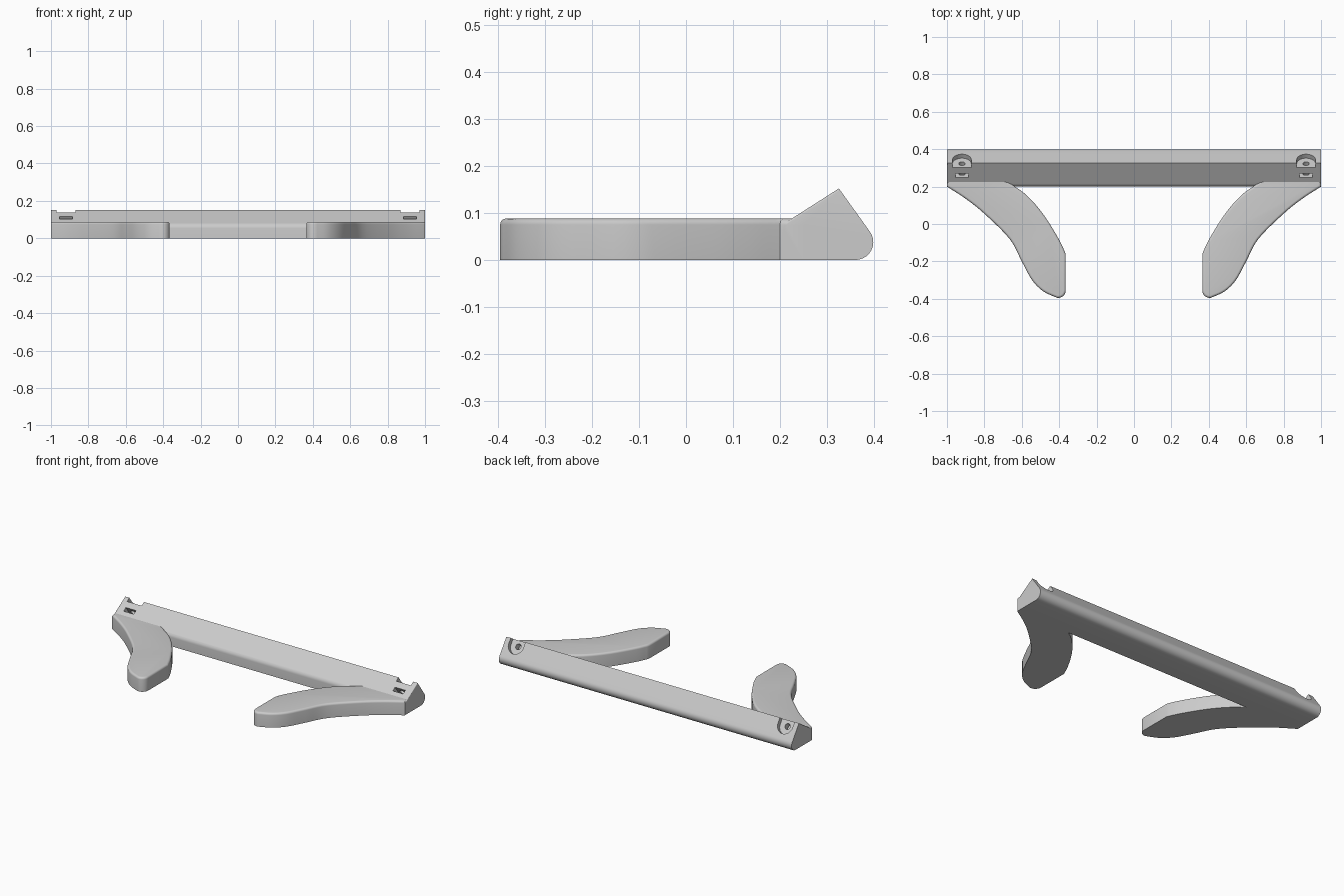
import bpy, bmesh, math
from mathutils import Vector, Matrix

if "Cube" in bpy.data.objects:
    bpy.data.objects.remove(bpy.data.objects["Cube"])

grey = bpy.data.materials.new("light grey plastic")
grey.use_nodes = True
COLOUR = (0.6, 0.6, 0.6, 1)
grey.diffuse_color = COLOUR
grey.node_tree.nodes["Principled BSDF"].inputs["Base Color"].default_value = COLOUR


def prism(name, outline, sweep, rounded=None, radius=0.03):
    """Extrude a closed outline along sweep, rounding the edges chosen by a rule."""
    bm = bmesh.new()
    base = bm.faces.new([bm.verts.new(p) for p in outline])
    ext = bmesh.ops.extrude_face_region(bm, geom=[base])
    moved = [v for v in ext["geom"] if isinstance(v, bmesh.types.BMVert)]
    bmesh.ops.translate(bm, verts=moved, vec=sweep)
    bmesh.ops.recalc_face_normals(bm, faces=bm.faces)
    if rounded:
        bmesh.ops.bevel(bm, geom=[e for e in bm.edges if rounded(e)], offset=radius,
                        segments=5, profile=0.5, affect='EDGES', clamp_overlap=True)
    bmesh.ops.recalc_face_normals(bm, faces=bm.faces)
    mesh = bpy.data.meshes.new(name)
    bm.to_mesh(mesh)
    bm.free()
    mesh.materials.append(grey)
    obj = bpy.data.objects.new(name, mesh)
    bpy.context.collection.objects.link(obj)
    return obj


def arc(cx, cy, r, start, end, steps):
    angles = [math.radians(start + (end - start) * i / steps) for i in range(steps + 1)]
    return [(cx + r * math.cos(a), cy + r * math.sin(a)) for a in angles]


def spline(points, steps=5):
    """Smooth curve through the points."""
    p = [Vector(q) for q in points]
    p = [2 * p[0] - p[1]] + p + [2 * p[-1] - p[-2]]
    out = []
    for a, b, c, d in zip(p, p[1:], p[2:], p[3:]):
        for i in range(steps):
            t = i / steps
            out.append(tuple(0.5 * (2 * b + (c - a) * t + (2 * a - 5 * b + 4 * c - d) * t * t
                                    + (3 * b - a - 3 * c + d) * t ** 3)))
    return out + [tuple(p[-2])]


def combine(target, tool, operation):
    mod = target.modifiers.new(operation, 'BOOLEAN')
    mod.operation, mod.solver, mod.object = operation, 'EXACT', tool
    bpy.context.view_layer.objects.active = target
    bpy.ops.object.modifier_apply(modifier=mod.name)
    bpy.data.objects.remove(tool)


# Ridged bar: profile in y and z, swept along x
profile = ([(0.2, 0)] + arc(0.235, 0.053, 0.035, 180, 124, 6) + [(0.325, 0.152)]
           + arc(0.36, 0.038, 0.038, 36, -90, 10))


def ridge_end(e):
    mid = (e.verts[0].co + e.verts[1].co) / 2
    return abs(mid.x) > 0.99 and mid.z > 0.054 and mid.y < 0.325


bar = prism("stand_body", [(-1, y, z) for y, z in profile], (2, 0, 0), ridge_end, 0.02)

# Curved feet: plan outline with rounded upper rim
outer = spline([(1, 0.2), (0.9, 0.135), (0.8, 0.055), (0.665, -0.08), (0.6, -0.2),
                (0.545, -0.3), (0.485, -0.36), (0.41, -0.395)])
tip = arc(0.405, -0.355, 0.04, 260, 180, 5)
inner = spline([(0.365, -0.16), (0.4, -0.085), (0.48, 0.045), (0.57, 0.15), (0.665, 0.22)])
plan = outer + tip + inner + [(0.73, 0.25), (1, 0.25)]
for side in (1, -1):
    foot = prism("foot", [(side * x, y, 0) for x, y in plan], (0, 0, 0.088),
                 lambda e: min(v.co.z for v in e.verts) > 0.08 and max(v.co.y for v in e.verts) < 0.249
                 or min(v.co.z for v in e.verts) > 0.08 and min(abs(v.co.x) for v in e.verts) > 0.99)
    combine(bar, foot, 'UNION')

# Screw seats: axes follow the two slopes of the ridge
apex = Vector((0, 0.325, 0.152))
down = Vector((0, 0.588, -0.809))
inward = Vector((0, -0.809, -0.588))


def slope_point(x, along, depth):
    return apex + Vector((x, 0, 0)) + down * along + inward * depth


for side in (1, -1):
    cx = side * 0.92
    # Arched pocket open at the ridge
    arch = [(cx - 0.05, -0.05)] + [(x, d) for x, d in arc(cx, 0.033, 0.05, 180, 0, 16)] + [(cx + 0.05, -0.05)]
    combine(bar, prism("pocket_cutter", [slope_point(x, d, -0.06) for x, d in arch],
                       inward * 0.087), 'DIFFERENCE')
    # Screw hole
    combine(bar, prism("hole_cutter", [slope_point(x, d, 0.01) for x, d in arc(cx, 0.033, 0.017, 0, 345, 23)],
                       inward * 0.1), 'DIFFERENCE')
    # Nut slot
    slot = [(cx - 0.035, 0.066), (cx + 0.035, 0.066), (cx + 0.035, 0.092), (cx - 0.035, 0.092)]
    combine(bar, prism("slot_cutter", [slope_point(x, -0.03, t) for x, t in slot],
                       down * 0.095), 'DIFFERENCE')

bpy.ops.object.select_all(action='DESELECT')
bar.select_set(True)
bpy.context.view_layer.objects.active = bar
bpy.ops.object.shade_smooth_by_angle(angle=math.radians(30))
